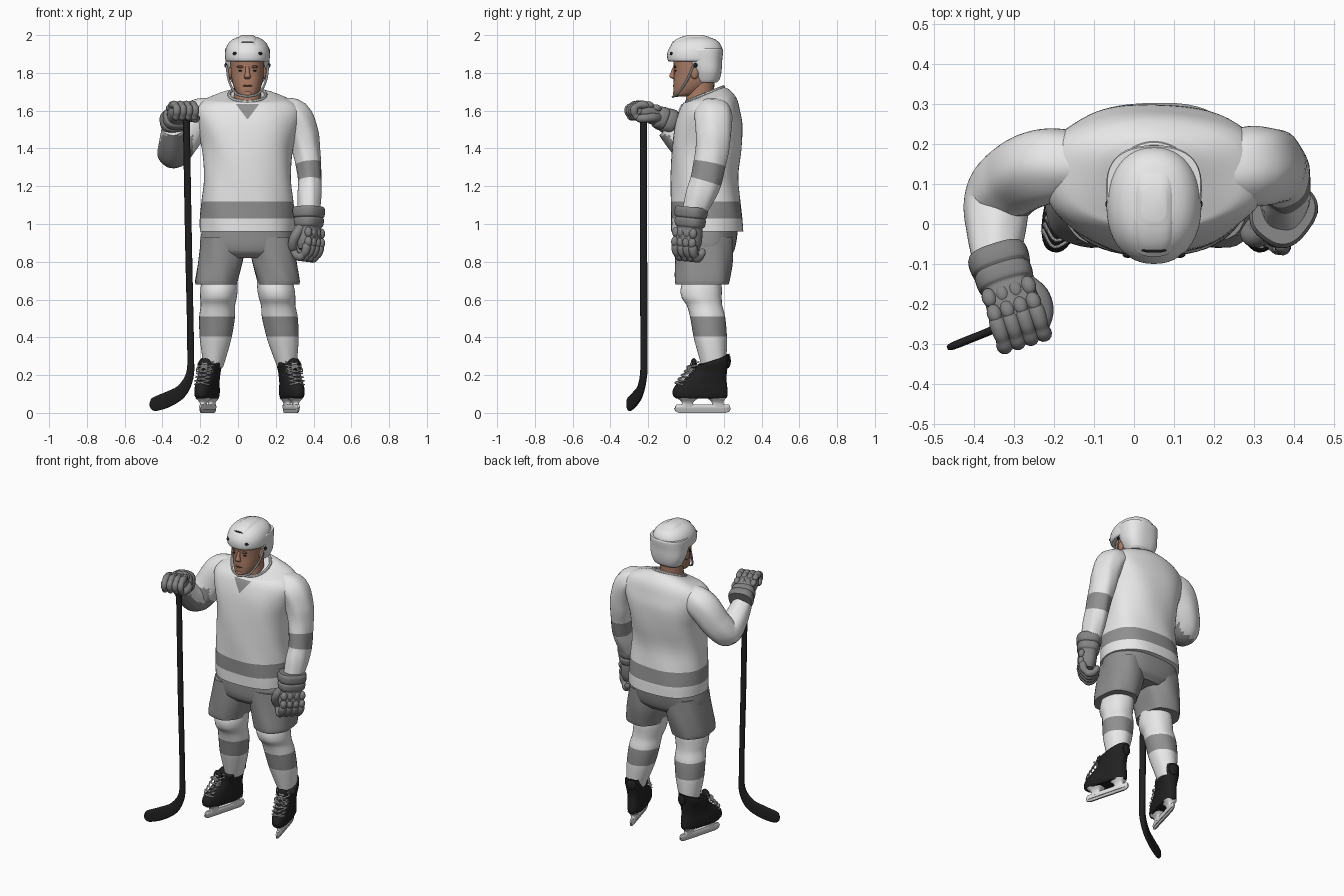
import bpy, bmesh, math
from mathutils import Vector, Matrix
from mathutils.bvhtree import BVHTree

if "Cube" in bpy.data.objects:
    bpy.data.objects.remove(bpy.data.objects["Cube"])


def material(name, r, g, b):
    m = bpy.data.materials.new(name)
    m.use_nodes = True
    m.diffuse_color = (r, g, b, 1)
    m.node_tree.nodes["Principled BSDF"].inputs["Base Color"].default_value = (r, g, b, 1)
    return m


WHITE = material("white cloth", .8, .8, .8)
TRIM = material("grey trim", .28, .28, .28)
SHORTS = material("shorts grey", .27, .27, .27)
GLOVE = material("glove grey", .23, .23, .23)
SKIN = material("skin", .4, .2, .13)
SHADE = material("dark skin", .13, .06, .04)
BLACK = material("black", .015, .015, .016)
STEEL = material("steel", .5, .5, .5)
MID = .05  # body centre line in x
parts = []


def finish(name, bm, mats, M=None):
    bmesh.ops.recalc_face_normals(bm, faces=bm.faces)
    if M:
        bm.transform(M)
    me = bpy.data.meshes.new(name)
    bm.to_mesh(me)
    bm.free()
    for m in mats:
        me.materials.append(m)
    ob = bpy.data.objects.new(name, me)
    bpy.context.collection.objects.link(ob)
    parts.append(ob)
    return ob


def refine(spec, sub):
    """Smoothly interpolate section rows; also gives the span of each row."""
    rows = [list(r) + [0] * (6 - len(r)) for r in spec]
    t = [0]
    for a, b in zip(rows, rows[1:]):
        t.append(t[-1] + (Vector(b[:3]) - Vector(a[:3])).length)
    slope = []
    for i in range(len(rows)):
        a, b = max(i - 1, 0), min(i + 1, len(rows) - 1)
        slope.append([(q - p) / (t[b] - t[a]) for p, q in zip(rows[a], rows[b])])
    out = []
    for i in range(len(rows) - 1):
        h = t[i + 1] - t[i]
        for k in range(sub):
            f = k / sub
            w = (2*f**3 - 3*f*f + 1, (f**3 - 2*f*f + f) * h, 3*f*f - 2*f**3, (f**3 - f*f) * h)
            out.append(([w[0]*p + w[1]*m + w[2]*q + w[3]*n for p, m, q, n in
                         zip(rows[i], slope[i], rows[i + 1], slope[i + 1])], i))
    out.append((rows[-1], len(rows) - 2))
    return out


def loft(name, mat, spec, ref=None, p=2, seg=32, sub=4, fold=0, stripe=(), M=None):
    """Skin (x, y, z, ra, rb, tilt) sections: level ones, or along a path when ref is given."""
    rows = refine(spec, sub)
    bm = bmesh.new()
    rings = []
    for i, (r, _) in enumerate(rows):
        c, u, v = Vector(r[:3]), Vector((1, 0, 0)), Vector((0, 1, r[5]))
        if ref:
            d = Vector(rows[min(i + 1, len(rows) - 1)][0][:3]) - Vector(rows[max(i - 1, 0)][0][:3])
            u = d.cross(Vector(ref)).normalized()
            v = u.cross(d).normalized()
        ring = []
        for k in range(seg):
            a = math.tau * k / seg
            x, y = math.cos(a), math.sin(a)
            g = 1 + fold * math.sin(6 * a + 14 * r[2])
            x, y = (math.copysign(abs(q) ** (2 / p), q) * g for q in (x, y))
            ring.append(bm.verts.new(c + u * x * r[3] + v * y * r[4]))
        rings.append(ring)
    for i, (a, b) in enumerate(zip(rings, rings[1:])):
        for k in range(seg):
            f = bm.faces.new((a[k], a[k - 1], b[k - 1], b[k]))
            f.material_index = int(rows[i][1] in stripe)
    bm.faces.new(rings[0])
    bm.faces.new(rings[-1])
    return finish(name, bm, (mat, TRIM), M)


def stack(name, mat, cx, rings, **kw):
    """Level sections given as (z, half width, front y, back y, tilt)."""
    return loft(name, mat, [(cx, (r[2] + r[3]) / 2, r[0], r[1], (r[3] - r[2]) / 2, *r[4:])
                            for r in rings], **kw)


def blob(name, mat, loc, size, M=None):
    bm = bmesh.new()
    bmesh.ops.create_uvsphere(bm, u_segments=16, v_segments=10, radius=1)
    bm.transform(Matrix.Translation(loc) @ Matrix.Diagonal((*size, 1)))
    return finish(name, bm, (mat,), M)


def cord(name, mat, pts, r, ref=(0, 0, 1), M=None):
    return loft(name, mat, [(*q, r, r) for q in pts], ref=ref, seg=8, M=M)


# Jersey body with hem stripe
jersey = stack("jersey_body", WHITE, MID, [
    (.96, .25, -.08, .305), (1.03, .25, -.08, .3), (1.12, .243, -.08, .288),
    (1.25, .232, -.08, .275), (1.4, .24, -.075, .295), (1.52, .27, -.06, .3),
    (1.6, .28, -.035, .285), (1.655, .235, -.012, .265, .1), (1.68, .15, 0, .225, .3),
    (1.685, .097, .005, .2, .4)], p=2.3, seg=64, fold=.01, stripe=(1,))

# Neck insert laid on the chest
tree = BVHTree.FromPolygons([v.co for v in jersey.data.vertices],
                            [q.vertices for q in jersey.data.polygons])
bm = bmesh.new()
grid = []
for i in range(9):
    z, w = 1.555 + .01 * i, .002 + .0075 * i
    row = []
    for k in range(-4, 5):
        x = MID + w * k / 4
        hit = tree.ray_cast(Vector((x, -1, z)), Vector((0, 1, 0)))[0]
        row.append(bm.verts.new((x, (hit.y if hit else 0) - .005, z)))
    grid.append(row)
for a, b in zip(grid, grid[1:]):
    for k in range(8):
        bm.faces.new((a[k], a[k + 1], b[k + 1], b[k]))
finish("neck_insert", bm, (TRIM,))
ring = [math.tau * k / 16 for k in range(17)]
cord("collar", WHITE, [(MID + .097 * math.cos(a), .1 + .098 * math.sin(a),
                        1.686 + .04 * math.sin(a)) for a in ring], .009)

# Sleeves
loft("left_sleeve", WHITE, [
    (.22, .14, 1.6, .07, .09), (.3, .145, 1.575, .085, .1), (.345, .145, 1.48, .08, .095),
    (.36, .14, 1.4, .074, .09), (.372, .125, 1.32, .068, .085), (.38, .105, 1.225, .063, .082),
    (.378, .075, 1.15, .064, .078), (.375, .045, 1.07, .058, .065)],
    ref=(0, 1, 0), seg=40, fold=.02, stripe=(4,))
sleeve = loft("right_sleeve", WHITE, [
    (-.12, .15, 1.59, .08, .08), (-.22, .145, 1.555, .095, .1), (-.3, .11, 1.44, .092, .092),
    (-.34, .06, 1.38, .086, .086), (-.345, -.01, 1.42, .076, .076), (-.345, -.1, 1.51, .058, .058)],
    ref=(1, 0, 0), seg=48, sub=8, fold=.015)
for f in sleeve.data.polygons:
    low = f.center.z < 1.47 and f.center.x < -.24
    f.material_index = int(low and f.normal.y + f.normal.z < -.35)


# Gloves: cuff, hand, pads, fingers and thumb, hanging down from the wrist
def glove(side, M, thumb):
    loft(side + "_glove_cuff", GLOVE, [
        (0, 0, 0, .078, .07), (0, 0, -.015, .085, .076), (0, 0, -.05, .083, .072),
        (0, 0, -.058, .076, .066), (0, 0, -.066, .081, .07), (0, 0, -.1, .078, .064),
        (0, 0, -.11, .068, .055), (0, 0, -.13, .072, .055), (0, 0, -.19, .075, .05),
        (0, 0, -.225, .065, .04)], p=2.6, M=M)
    for k in range(4):
        x = (k - 1.5) * .038
        for z in (-.14, -.19):
            blob(side + "_glove_pad", GLOVE, (x, -.04, z), (.021, .02, .028), M)
        loft(side + "_glove_finger", GLOVE, [
            (x, -.03, -.2, .02, .02), (x, -.028, -.22, .024, .024), (x, -.018, -.245, .022, .022),
            (x, -.005, -.258, .019, .019), (x, .012, -.268, .023, .023), (x, .035, -.262, .022, .022),
            (x, .048, -.25, .018, .018), (x, .056, -.235, .02, .02), (x, .06, -.215, .01, .01)],
            ref=(1, 0, 0), seg=14, M=M)
    loft(side + "_glove_thumb", GLOVE, [
        (thumb * .055, .01, -.11, .025, .025), (thumb * .078, .025, -.15, .027, .027),
        (thumb * .08, .045, -.19, .025, .025), (thumb * .06, .06, -.225, .022, .022),
        (thumb * .05, .064, -.24, .008, .008)], ref=(0, 1, 0), seg=14, M=M)


def frame(origin, palm, back, scale):
    z = Vector(back).normalized()
    x = Vector(palm).cross(z).normalized()
    y = z.cross(x)
    return Matrix.Translation(origin) @ Matrix((x, y, z)).transposed().to_4x4() @ Matrix.Scale(scale, 4)


glove("left", frame((.375, .03, 1.09), (-.8, .6, 0), (0, .1, 1), 1), -1)
glove("right", frame((-.345, -.07, 1.535), (0, 0, -1), (-.27, .85, -.35), .9), 1)

# Stick: shaft bending into the flat blade
loft("stick", BLACK, [
    (-.275, -.225, 1.62, .016, .018), (-.262, -.225, .9, .016, .018), (-.25, -.222, .27, .016, .018),
    (-.258, -.226, .19, .022, .016), (-.3, -.243, .115, .034, .012), (-.37, -.272, .072, .041, .01),
    (-.435, -.298, .048, .038, .01), (-.455, -.306, .042, .03, .009), (-.466, -.31, .04, .012, .006)],
    ref=(.37, -.93, 0), p=3.5, seg=24)

# Neck, head and face
stack("neck", SKIN, MID, [(1.58, .085, -.015, .16), (1.66, .072, .0, .15), (1.76, .07, .01, .15)])
stack("head", SKIN, MID, [
    (1.675, .03, -.05, .0), (1.683, .048, -.062, .04), (1.71, .066, -.066, .09),
    (1.75, .08, -.066, .14), (1.8, .088, -.063, .16), (1.87, .09, -.068, .16)], p=2.3)
loft("nose", SKIN, [(MID, -.062, 1.835, .009, .006), (MID, -.07, 1.8, .012, .012),
                    (MID, -.072, 1.78, .018, .016), (MID, -.062, 1.768, .012, .008)], seg=16)
blob("mouth", SHADE, (MID, -.063, 1.732), (.026, .006, .005))
blob("chin", SKIN, (MID, -.05, 1.69), (.028, .02, .018))
for s in (-1, 1):
    x = MID + s * .036
    blob("eye", BLACK, (x, -.054, 1.812), (.012, .006, .005))
    blob("brow", SHADE, (x, -.058, 1.832), (.021, .007, .007))
    blob("ear", SKIN, (MID + s * .09, .045, 1.8), (.012, .022, .032))

# Helmet: front shell, rear shell, crown, vents and chin strap
stack("helmet_shell", WHITE, MID, [
    (1.86, .11, -.09, .185), (1.87, .117, -.098, .19), (1.91, .118, -.098, .194),
    (1.945, .108, -.08, .186), (1.972, .086, -.052, .163), (1.988, .055, -.015, .125),
    (1.993, .025, .02, .085)], p=2.2, seg=48)
stack("helmet_rear", WHITE, MID, [
    (1.75, .082, .055, .165), (1.765, .092, .045, .178), (1.81, .11, .03, .188),
    (1.87, .117, .0, .192), (1.92, .12, -.02, .197), (1.93, .117, .0, .193)], p=2.5, seg=48)
stack("helmet_crown", WHITE, MID, [
    (1.95, .06, -.082, .16), (1.975, .054, -.055, .145), (1.99, .045, -.025, .122),
    (2.0, .03, .01, .09)], p=3.2)
blob("crown_slot", BLACK, (MID, -.066, 1.963), (.032, .006, .004))
for s in (-1, 1):
    blob("front_vent", BLACK, (MID + s * .065, -.077, 1.903), (.014, .008, .009))
    blob("side_vent", BLACK, (MID + s * .115, .05, 1.84), (.007, .01, .012))
    cord("chin_strap", WHITE, [(MID + s * .11, .04, 1.84), (MID + s * .098, .005, 1.76),
                               (MID + s * .06, -.045, 1.69), (MID, -.07, 1.673)], .006, ref=(0, 1, 0))

# Shorts, socks and skates
stack("shorts_hips", SHORTS, MID, [(.82, .2, -.02, .22), (.86, .25, -.055, .255),
                                   (.99, .235, -.06, .28)], p=2.4, seg=48, fold=.012)
for s, side, lean in ((-1, "right", .07), (1, "left", .14)):
    loft(side + "_shorts_leg", SHORTS, [
        (MID + s * off, (a + b) / 2, z, rx, (b - a) / 2) for z, off, rx, a, b in
        ((.68, .165, .11, -.055, .225), (.7, .164, .113, -.058, .23), (.8, .143, .12, -.055, .245),
         (.93, .125, .118, -.05, .25))], p=2.4, seg=40, fold=.02)
    loft(side + "_sock", WHITE, [
        (MID + s * (.15 + lean * (.66 - z)), (a + b) / 2, z, rx, (b - a) / 2) for z, rx, a, b in
        ((.24, .05, .085, .212), (.33, .072, .06, .215), (.405, .086, .04, .216),
         (.51, .094, .02, .208), (.57, .09, .002, .193), (.61, .096, -.024, .19),
         (.66, .098, -.028, .19), (.74, .09, 0, .18))], fold=.012, stripe=(2,))
    M = Matrix.Translation((MID + s * (.19 + lean * .3), .085, 0)) @ Matrix.Rotation(s * .27, 4, "Z")
    stack(side + "_boot", BLACK, 0, [
        (.075, .042, -.14, .13), (.09, .05, -.158, .138), (.125, .052, -.158, .138),
        (.155, .05, -.135, .135), (.18, .05, -.095, .132), (.22, .053, -.055, .135),
        (.262, .062, -.045, .142, .15), (.28, .058, -.04, .15, .35)], p=2.4, M=M)
    blob(side + "_tendon_guard", BLACK, (0, .142, .275), (.03, .014, .038), M)
    blob(side + "_tongue", BLACK, (0, -.045, .255), (.035, .016, .035), M)
    for k in range(6):
        z = .15 + .02 * k
        y = -.14 + .017 * k
        for d in (-1, 1):
            cord(side + "_lace", WHITE, [(-d * .04, y + .024, z), (0, y - .008, z + .01),
                                         (d * .04, y + .028, z + .02)], .0038, M=M)
    for d in (-1, 1):
        cord(side + "_lace_bow", WHITE, [(0, -.065, .25), (d * .03, -.075, .245), (d * .045, -.06, .22),
                                         (d * .02, -.08, .225), (0, -.068, .25)], .0035, M=M)
    # Blade holder and blade
    stack(side + "_holder_front", WHITE, 0, [(.03, .012, -.12, -.04), (.055, .018, -.11, -.05),
                                             (.08, .04, -.135, -.02)], p=3, M=M)
    stack(side + "_holder_back", WHITE, 0, [(.03, .012, .05, .13), (.055, .018, .055, .115),
                                            (.08, .038, .03, .13)], p=3, M=M)
    stack(side + "_holder_rail", WHITE, 0, [(.018, .009, -.14, .145), (.03, .012, -.15, .155),
                                            (.045, .01, -.14, .148)], p=4, M=M)
    stack(side + "_blade", STEEL, 0, [(0, .005, -.125, .13), (.008, .005, -.145, .15),
                                      (.025, .005, -.153, .157)], p=6, M=M)

# Smooth shading with sharp edges kept
for ob in parts:
    ob.select_set(True)
bpy.context.view_layer.objects.active = parts[0]
bpy.ops.object.shade_smooth_by_angle(angle=math.radians(40))
